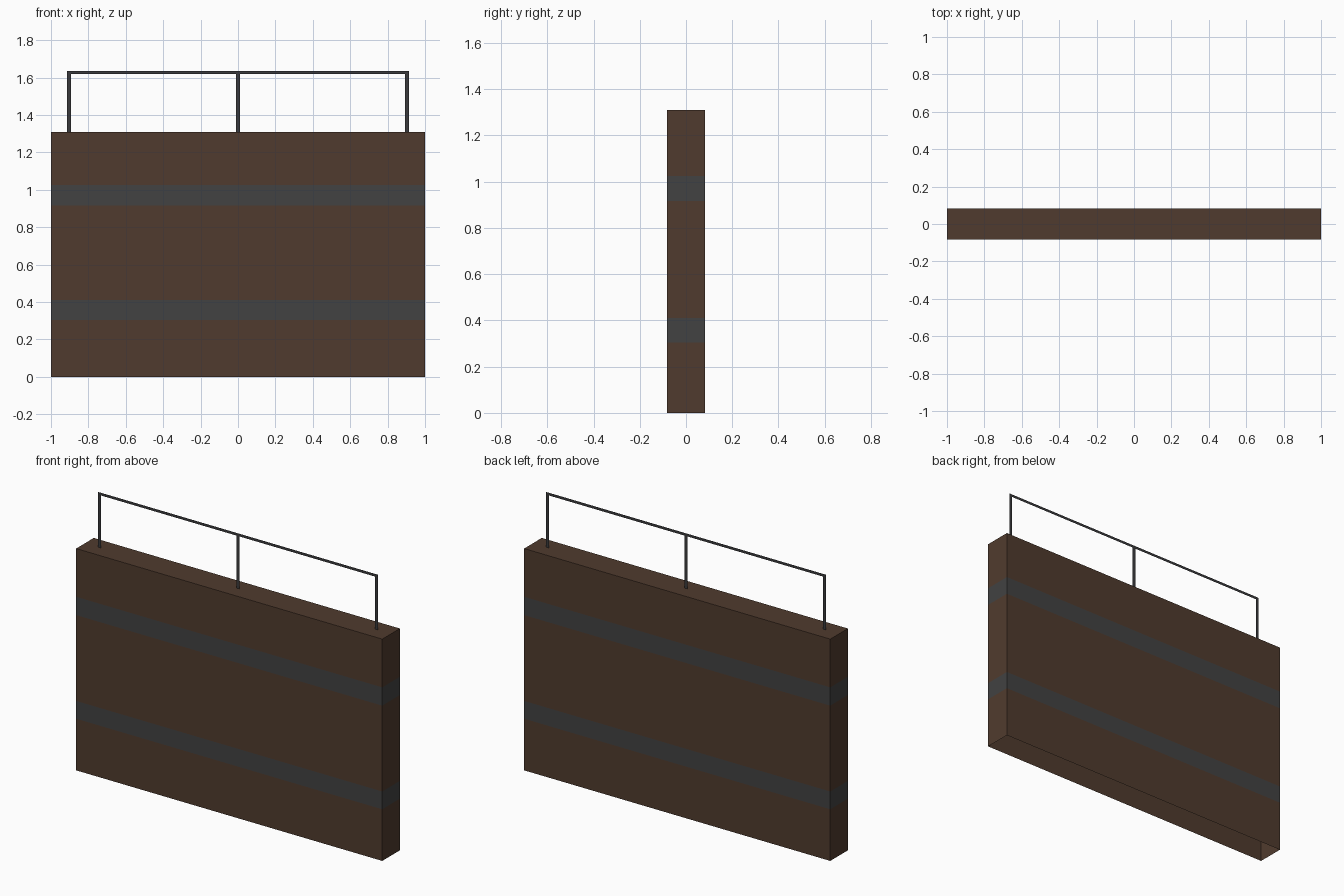
import bpy, bmesh

if "Cube" in bpy.data.objects:
    bpy.data.objects.remove(bpy.data.objects["Cube"])


def srgb(r, g, b):
    lin = [(c / 255 / 12.92) if c <= 10 else ((c / 255 + 0.055) / 1.055) ** 2.4 for c in (r, g, b)]
    return (*lin, 1.0)


def material(name, rgb):
    m = bpy.data.materials.new(name)
    m.diffuse_color = srgb(*rgb)
    m.use_nodes = True
    m.node_tree.nodes["Principled BSDF"].inputs["Base Color"].default_value = m.diffuse_color
    return m


brown = material("brown_wood", (80, 59, 46))
grey = material("grey_band", (66, 66, 66))
dark = material("dark_rail", (58, 58, 60))


def add_object(name, bm, mats):
    me = bpy.data.meshes.new(name)
    bm.to_mesh(me)
    bm.free()
    for m in mats:
        me.materials.append(m)
    ob = bpy.data.objects.new(name, me)
    bpy.context.collection.objects.link(ob)
    return ob


# Wall panel: hollow box with open underside and two bands cut around it
W, D, H = 1.0, 0.082, 1.31
BANDS = [(0.305, 0.41), (0.917, 1.025)]
bm = bmesh.new()
bmesh.ops.create_cube(bm, size=1.0)
for v in bm.verts:
    v.co = (v.co.x * 2 * W, v.co.y * 2 * D, (v.co.z + 0.5) * H)
bm.normal_update()
bmesh.ops.delete(bm, geom=[f for f in bm.faces if f.normal.z < -0.5], context='FACES_ONLY')
for z in [z for band in BANDS for z in band]:
    bmesh.ops.bisect_plane(bm, geom=bm.verts[:] + bm.edges[:] + bm.faces[:],
                           plane_co=(0, 0, z), plane_no=(0, 0, 1))
for f in bm.faces:
    z = f.calc_center_median().z
    f.material_index = int(any(a < z < b for a, b in BANDS))
add_object("wall_panel", bm, [brown, grey])


# Railing: flat strips standing along the middle of the top
def strip(name, x0, x1, z0, z1):
    bm = bmesh.new()
    bm.faces.new([bm.verts.new((x, 0, z)) for x, z in ((x0, z0), (x1, z0), (x1, z1), (x0, z1))])
    add_object(name, bm, [dark])


TOP, BAR, HALF = 1.636, 0.016, 0.01
for side, x in (("left", -0.904), ("middle", 0.0), ("right", 0.904)):
    strip(f"rail_post_{side}", x - HALF, x + HALF, H, TOP - BAR)
strip("rail_top_bar", -0.904 - HALF, 0.904 + HALF, TOP - BAR, TOP)
